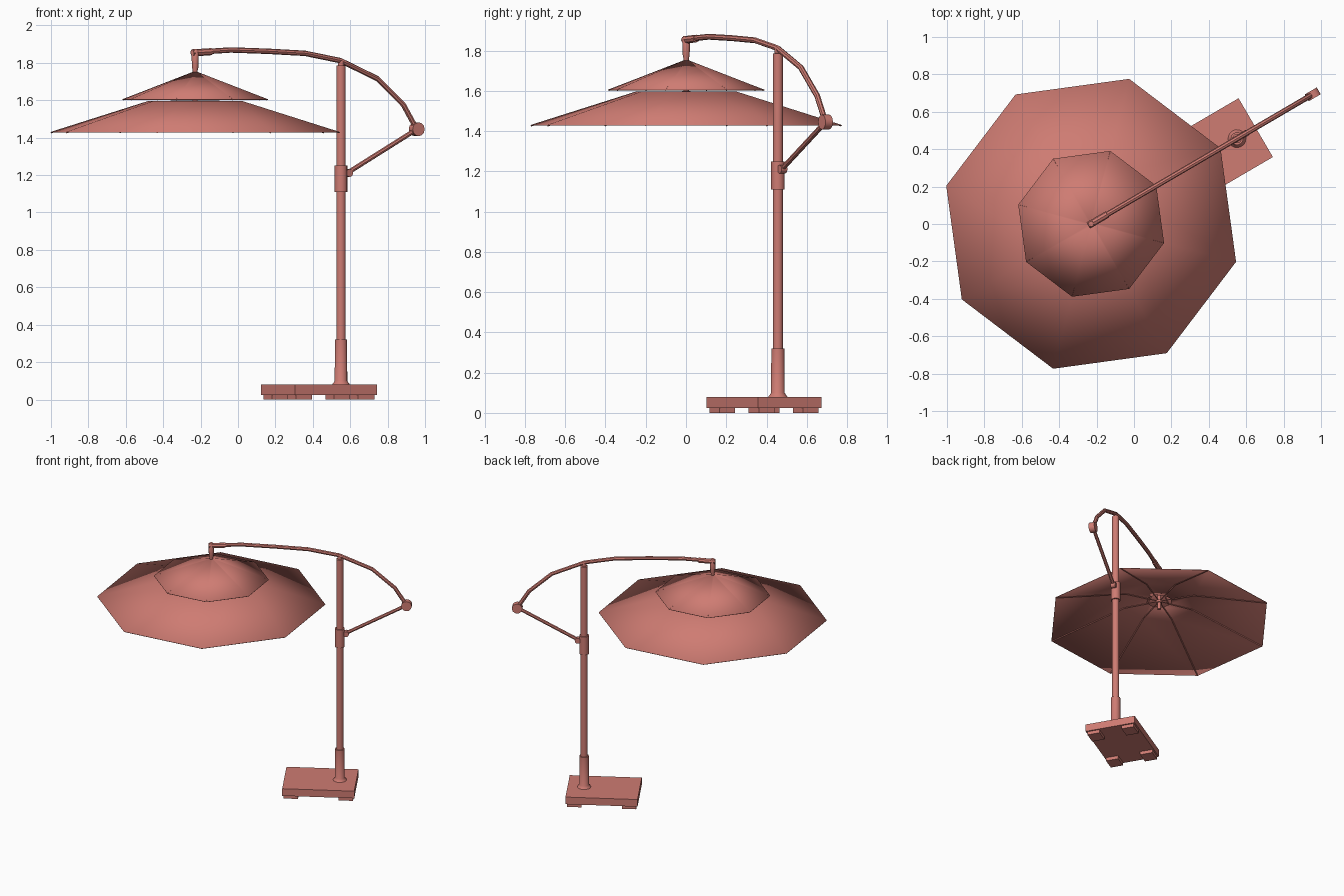
import bpy, bmesh, math
from mathutils import Matrix, Vector

if "Cube" in bpy.data.objects:
    bpy.data.objects.remove(bpy.data.objects["Cube"])

# Everything is built in a local frame: canopy centre at origin, arm along +x
FRAME = Matrix.Translation((-0.229, 0.001, 0)) @ Matrix.Rotation(math.radians(30.3), 4, 'Z')
MAST = 0.903
mat = bpy.data.materials.new("terracotta")
mat.diffuse_color = (0.62, 0.2, 0.17, 1)
mat.use_nodes = True
mat.node_tree.nodes["Principled BSDF"].inputs["Base Color"].default_value = mat.diffuse_color


def finish(name, bm, smooth=True):
    bmesh.ops.recalc_face_normals(bm, faces=bm.faces)
    me = bpy.data.meshes.new(name)
    bm.to_mesh(me)
    bm.free()
    ob = bpy.data.objects.new(name, me)
    bpy.context.collection.objects.link(ob)
    ob.matrix_world = FRAME
    me.materials.append(mat)
    if smooth:
        bpy.context.view_layer.objects.active = ob
        ob.select_set(True)
        bpy.ops.object.shade_smooth_by_angle(angle=math.radians(40))
        ob.select_set(False)
    return ob


def loft(bm, rings, caps=True):
    vs = [[bm.verts.new(p) for p in r] for r in rings]
    n = len(vs[0])
    for a, b in zip(vs, vs[1:]):
        for i in range(n):
            bm.faces.new((a[i], a[(i + 1) % n], b[(i + 1) % n], b[i]))
    if caps:
        bm.faces.new(vs[0])
        bm.faces.new(vs[-1])


def lathe(name, cx, profile, n=16, caps=True, smooth=True):
    bm = bmesh.new()
    loft(bm, [[(cx + r * math.cos(2 * math.pi * i / n), r * math.sin(2 * math.pi * i / n), z)
               for i in range(n)] for r, z in profile], caps)
    return finish(name, bm, smooth)


def tube(bm, pts, r, n=8):
    pts = [Vector(p) for p in pts]
    rings = []
    for i, p in enumerate(pts):
        t = (pts[min(i + 1, len(pts) - 1)] - pts[max(i - 1, 0)]).normalized()
        side = t.cross(Vector((0, 0, 1)) if abs(t.z) < 0.95 else Vector((0, 1, 0))).normalized()
        up = side.cross(t)
        rings.append([p + r * (math.cos(a) * side + math.sin(a) * up)
                      for a in (2 * math.pi * k / n for k in range(n))])
    loft(bm, rings)


def rod(name, pts, r, n=8):
    bm = bmesh.new()
    tube(bm, pts, r, n)
    return finish(name, bm)


def box(bm, c, s):
    bmesh.ops.create_cube(bm, size=1, matrix=Matrix.Translation(c) @ Matrix.Diagonal((*s, 1)))


# Base slab and four corner feet
bm = bmesh.new()
box(bm, (0.766, 0, 0.0525), (0.506, 0.364, 0.055))
finish("base_slab", bm, False)
bm = bmesh.new()
for sx in (-1, 1):
    for sy in (-1, 1):
        box(bm, (0.766 + sx * 0.193, sy * 0.127, 0.0125), (0.1, 0.09, 0.025))
finish("base_feet", bm, False)

# Mast, base sleeve, sliding collar
lathe("mast", MAST, [(0.025, 0.08), (0.025, 1.785), (0.016, 1.787), (0.016, 1.81)])
lathe("base_sleeve", MAST, [(0.048, 0.08), (0.042, 0.088), (0.034, 0.1), (0.033, 0.32)])
lathe("sliding_collar", MAST, [(0.034, 1.11), (0.034, 1.25)])

# Curved arm with hanging elbow
rod("arm", [(-0.005, 0, 1.858), (0.06, 0, 1.86), (0.22, 0, 1.869), (0.45, 0, 1.862), (0.68, 0, 1.851),
            (0.90, 0, 1.812), (1.13, 0, 1.715), (1.29, 0, 1.575), (1.372, 0, 1.445)], 0.0145)
rod("elbow_sleeve", [(-0.018, 0, 1.853), (0.10, 0, 1.86)], 0.019)
lathe("hanger", 0, [(0.013, 1.53), (0.013, 1.76), (0.017, 1.775), (0.02, 1.86), (0.014, 1.873)], 12)

# Arm joint, strut and lug
rod("arm_joint", [(1.372, -0.021, 1.445), (1.372, 0.021, 1.445)], 0.037, 12)
rod("strut", [(1.372, 0, 1.445), (0.945, 0, 1.213)], 0.013)
rod("strut_lug", [(0.947, -0.017, 1.211), (0.947, 0.017, 1.211)], 0.021, 12)
rod("lug_bracket", [(0.92, 0, 1.21), (0.95, 0, 1.211)], 0.014)

# Two-tier octagonal canopy: the lower tier levels off under the vent
lower = lathe("lower_canopy", 0, [(0.801, 1.43), (0.26, 1.596), (0.09, 1.598)], 8, False)
upper = lathe("upper_canopy", 0, [(0.403, 1.605), (0.012, 1.752)], 8, False)
for ob in (lower, upper):
    m = ob.modifiers.new("cloth", 'SOLIDIFY')
    m.thickness = 0.003
    m.offset = -1

# Ribs under both tiers and the central hub
bm = bmesh.new()
for k in range(8):
    d = Vector((math.cos(k * math.pi / 4), math.sin(k * math.pi / 4), 0))
    for path in (((0.797, 1.427), (0.26, 1.591), (0.012, 1.594)), ((0.398, 1.603), (0.012, 1.746))):
        tube(bm, [d * r + Vector((0, 0, z)) for r, z in path], 0.004, 4)
finish("canopy_ribs", bm, False)
lathe("rib_hub", 0, [(0.022, 1.58), (0.022, 1.60)], 12)
